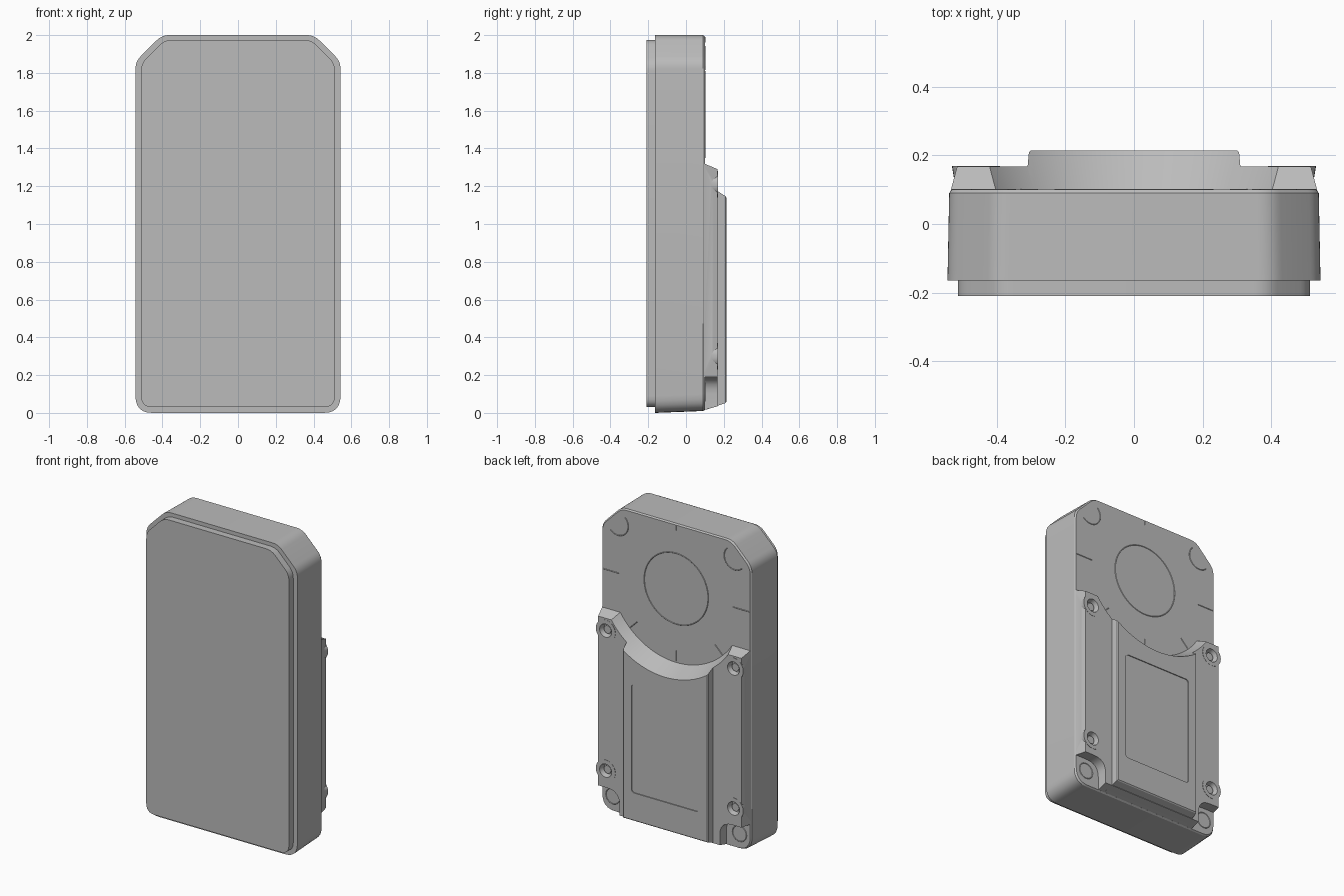
import bpy, bmesh, math
from mathutils import Vector

if "Cube" in bpy.data.objects:
    bpy.data.objects.remove(bpy.data.objects["Cube"])

grey = bpy.data.materials.new("plain_grey")
grey.diffuse_color = (0.5, 0.5, 0.5, 1)
grey.use_nodes = True
grey.node_tree.nodes["Principled BSDF"].inputs["Base Color"].default_value = grey.diffuse_color


def rounded(corners, n=6):
    """Closed xz outline from (x, z, rounding length) corners."""
    out = []
    for i, (x, z, d) in enumerate(corners):
        p = Vector((x, z))
        if d == 0:
            out.append(p)
            continue
        a = p + (Vector(corners[i - 1][:2]) - p).normalized() * d
        b = p + (Vector(corners[(i + 1) % len(corners)][:2]) - p).normalized() * d
        for k in range(n + 1):
            t = k / n
            out.append(a * (1 - t) ** 2 + p * 2 * t * (1 - t) + b * t * t)
    return out


def rect(x0, x1, z0, z1, d=0):
    return rounded([(x0, z0, d), (x1, z0, d), (x1, z1, d), (x0, z1, d)])


def circle(x, z, r, n=32):
    return [Vector((x + r * math.cos(2 * math.pi * k / n),
                    z + r * math.sin(2 * math.pi * k / n))) for k in range(n)]


def case(w, z0, z1, ch, r):
    """Case outline: rounded bottom corners, clipped top corners."""
    return rounded([(-w, z0, r), (w, z0, r), (w, z1 - ch, .04), (w - ch, z1, .04),
                    (-w + ch, z1, .04), (-w, z1 - ch, .04)])


def loft(name, rings):
    """Solid through (y, outline) sections."""
    bm = bmesh.new()
    loops = [[bm.verts.new((p.x, y, p.y)) for p in o] for y, o in rings]
    for a, b in zip(loops, loops[1:]):
        for i in range(len(a)):
            j = (i + 1) % len(a)
            bm.faces.new((a[i], a[j], b[j], b[i]))
    bm.faces.new(loops[0])
    bm.faces.new(loops[-1])
    bmesh.ops.recalc_face_normals(bm, faces=bm.faces)
    me = bpy.data.meshes.new(name)
    bm.to_mesh(me)
    bm.free()
    me.materials.append(grey)
    ob = bpy.data.objects.new(name, me)
    bpy.context.collection.objects.link(ob)
    return ob


def activate(ob):
    bpy.ops.object.select_all(action='DESELECT')
    ob.select_set(True)
    bpy.context.view_layer.objects.active = ob


def combine(ob, tool, op):
    activate(ob)
    m = ob.modifiers.new("cut", 'BOOLEAN')
    m.operation, m.solver, m.object = op, 'EXACT', tool
    bpy.ops.object.modifier_apply(modifier=m.name)
    bpy.data.objects.remove(tool)


# main case and stepped front plate
loft("main_case", [(-.165, case(.543, 0, 2, .14, .09)),
                   (.09, case(.538, .01, 2, .14, .09)),
                   (.10, case(.531, .016, 1.993, .138, .09))])
loft("front_plate", [(-.21, case(.513, .03, 1.975, .125, .06)),
                     (-.16, case(.513, .03, 1.975, .125, .06))])

# back cover: low side rails with a raised centre
cover = loft("back_cover", [(.085, rect(-.537, .537, .012, 1.325)),
                            (.167, rect(-.515, .515, .035, 1.29))])
centre = loft("raised_centre", [(.11, rect(-.315, .315, .018, 1.30)),
                                (.208, rect(-.306, .306, .052, 1.30)),
                                (.214, rect(-.300, .300, .058, 1.30))])
combine(cover, centre, 'UNION')

screws = [(s * .46, z) for s in (-1, 1) for z in (.30, 1.21)]
for x, z in screws:
    combine(cover, loft("boss", [(.095, circle(x, z, .058)),
                                 (.169, circle(x, z, .070))]), 'UNION')

# round bay, corner notches, screw holes and label recess
combine(cover, loft("bay", [(.05, circle(0, 1.58, .457, 96)),
                            (.30, circle(0, 1.58, .572, 96))]), 'DIFFERENCE')
for s in (-1, 1):
    notch = rounded([(s * .36, -.1, 0), (s * .7, -.1, 0), (s * .7, .19, 0), (s * .36, .19, .09)])
    combine(cover, loft("notch", [(.05, notch), (.30, notch)]), 'DIFFERENCE')
for x, z in screws:
    combine(cover, loft("hole", [(.135, circle(x, z, .034)),
                                 (.18, circle(x, z, .046))]), 'DIFFERENCE')
label = rect(-.243, .243, .235, .94, .025)
combine(cover, loft("label_recess", [(.208, label), (.25, label)]), 'DIFFERENCE')

# screw heads inside the holes
for x, z in screws:
    loft("screw_head", [(.13, circle(x, z, .025)), (.150, circle(x, z, .025))])


# fine marking lines on the back face
curve = bpy.data.curves.new("back_markings", 'CURVE')
curve.dimensions = '3D'
curve.bevel_depth, curve.bevel_resolution = .004, 0
curve.materials.append(grey)


def line(points, closed=False):
    sp = curve.splines.new('POLY')
    sp.points.add(len(points) - 1)
    for q, p in zip(sp.points, points):
        q.co = (p[0], .0985, p[1], 1)
    sp.use_cyclic_u = closed


line(circle(0, 1.58, .23, 64), True)
line([(0, 1.96), (0, 1.99)])
line([(0, 1.11), (0, 1.18)])
for s in (-1, 1):
    line([(s * .53, 1.57), (s * .41, 1.57)])
    line([(s * .28, 1.29), (s * .33, 1.24)])
    line(circle(s * .455, .11, .05), True)
    line([(s * (.42 + .075 * math.cos(math.radians(a))),
           1.89 + .075 * math.sin(math.radians(a))) for a in range(135, 316, 10)])
marks = bpy.data.objects.new("back_markings", curve)
bpy.context.collection.objects.link(marks)
activate(marks)
bpy.ops.object.convert(target='MESH')

# smooth the rounded walls, keep edges crisp
for ob in list(bpy.context.scene.objects):
    activate(ob)
    bpy.ops.object.shade_smooth_by_angle(angle=math.radians(25))
